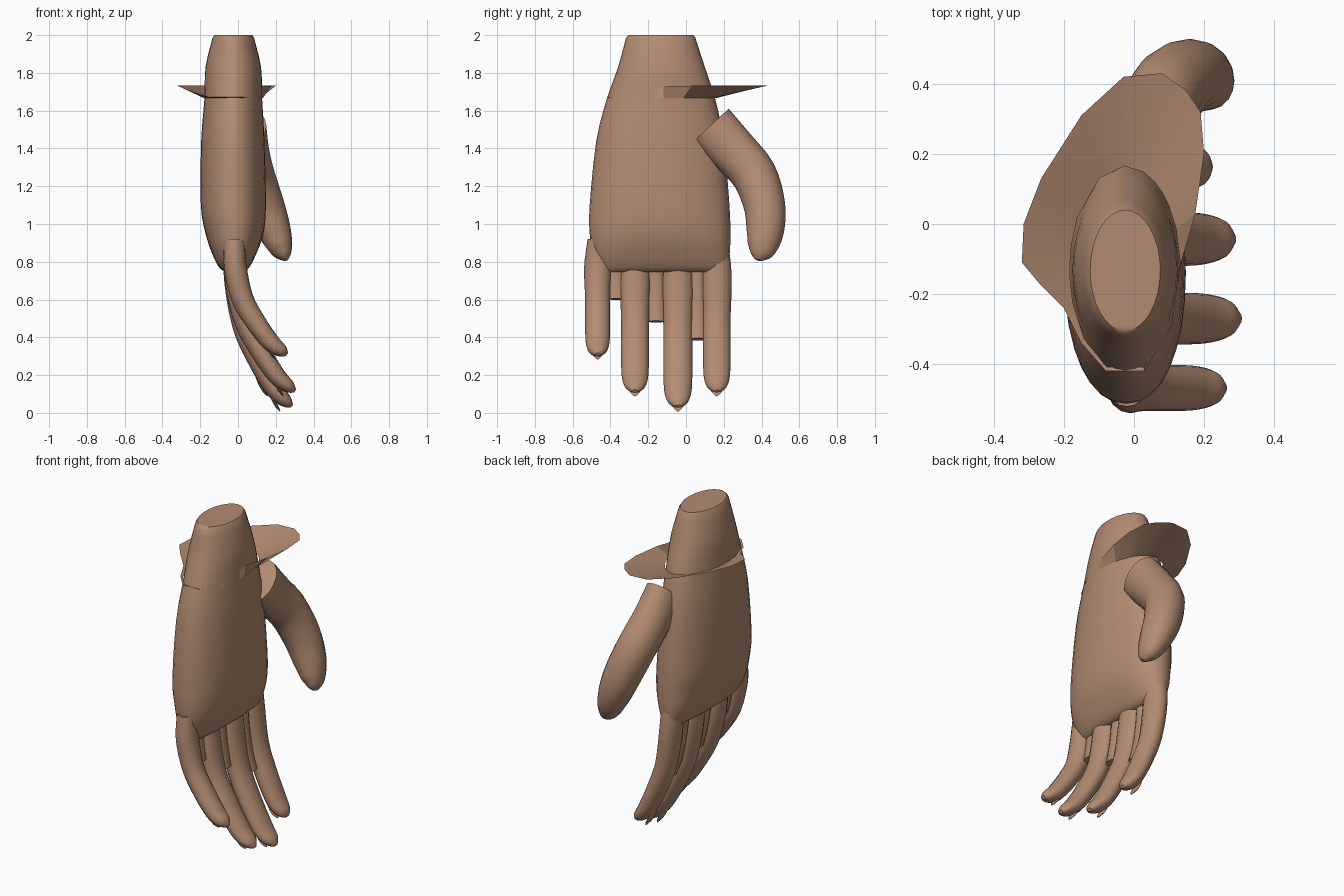
import bpy, bmesh, math
from mathutils import Vector

if "Cube" in bpy.data.objects:
    bpy.data.objects.remove(bpy.data.objects["Cube"])

skin = bpy.data.materials.new("warm_brown_skin")
skin.use_nodes = True
colour = (0.45, 0.26, 0.17, 1)
skin.diffuse_color = colour
bsdf = next(n for n in skin.node_tree.nodes if n.type == 'BSDF_PRINCIPLED')
bsdf.inputs["Base Color"].default_value = colour
bsdf.inputs["Roughness"].default_value = 0.8


def loft(name, rings, caps=True, angle=40):
    """Skin a list of equal-length closed rings."""
    bm = bmesh.new()
    rows = [[bm.verts.new(p) for p in ring] for ring in rings]
    n = len(rows[0])
    for a, b in zip(rows, rows[1:]):
        for i in range(n):
            j = (i + 1) % n
            bm.faces.new((a[i], a[j], b[j], b[i]))
    if caps:
        bm.faces.new(rows[0][::-1])
        bm.faces.new(rows[-1])
    bmesh.ops.recalc_face_normals(bm, faces=bm.faces)
    mesh = bpy.data.meshes.new(name)
    bm.to_mesh(mesh)
    bm.free()
    mesh.materials.append(skin)
    obj = bpy.data.objects.new(name, mesh)
    bpy.context.collection.objects.link(obj)
    bpy.ops.object.select_all(action='DESELECT')
    obj.select_set(True)
    bpy.context.view_layer.objects.active = obj
    bpy.ops.object.shade_smooth_by_angle(angle=math.radians(angle))
    return obj


def smooth_rows(rows, steps=4):
    """Catmull-Rom interpolation through rows of numbers."""
    pts = [Vector(r) for r in rows]
    out = []
    for i in range(len(pts) - 1):
        p0, p1, p2 = pts[max(i - 1, 0)], pts[i], pts[i + 1]
        p3 = pts[min(i + 2, len(pts) - 1)]
        for s in range(steps):
            t = s / steps
            out.append(p1 + (p2 - p0) * (t / 2)
                       + (2 * p0 - 5 * p1 + 4 * p2 - p3) * (t * t / 2)
                       + (3 * p1 - p0 - 3 * p2 + p3) * (t ** 3 / 2))
    return out + [pts[-1]]


def sweep(name, rows, side, sides=16, steps=4):
    """Tube through rows of x, y, z, radius along side, radius across."""
    rows = smooth_rows(rows, steps)
    centres = [Vector(r[:3]) for r in rows]
    rings = []
    for i, c in enumerate(centres):
        t = centres[min(i + 1, len(rows) - 1)] - centres[max(i - 1, 0)]
        s = (side - t * (side.dot(t) / t.length_squared)).normalized()
        n = t.normalized().cross(s)
        ring = []
        for k in range(sides):
            a = math.tau * k / sides
            ring.append(c + s * math.cos(a) * rows[i][3] + n * math.sin(a) * rows[i][4])
        rings.append(ring)
    return loft(name, rings)


def oval(x0, x1, y0, y1, z, power=2.0, sides=32):
    def f(v):
        return math.copysign(abs(v) ** (2 / power), v)
    return [Vector(((x0 + x1) / 2 + (x1 - x0) / 2 * f(math.cos(a)),
                    (y0 + y1) / 2 + (y1 - y0) / 2 * f(math.sin(a)), z))
            for a in (math.tau * k / sides for k in range(sides))]


# Palm and wrist: z, x range, y range, squareness
palm = [
    (2.0, -.125, .075, -.305, .04, 2), (1.985, -.135, .085, -.318, .05, 2),
    (1.83, -.172, .122, -.36, .10, 2), (1.66, -.178, .128, -.42, .155, 2),
    (1.44, -.195, .14, -.475, .20, 2.1), (1.1, -.197, .148, -.51, .23, 2.2),
    (.95, -.172, .135, -.51, .235, 2.3), (.85, -.14, .10, -.495, .232, 2.5),
    (.77, -.10, .06, -.46, .22, 2.5), (.745, -.06, .03, -.43, .19, 2.5),
]
rings = [oval(*r[1:5], r[0], r[5]) for r in palm[:2]]
rings += [oval(*r[1:5], r[0], r[5]) for r in smooth_rows(palm[1:], 3)[1:]]
loft("palm_and_wrist", rings, angle=50)

# Fingers share one curl, scaled to each tip
Y = Vector((0, 1, 0))
CURL = [(0, 0), (.02, .24), (.16, .52), (.42, .73), (.7, .9), (.9, .97), (1, 1)]
WIDTH = [.8, 1.08, 1, 1, .95, .7, .2]
DEPTH = [.055, .06, .058, .054, .048, .034, .01]


def curl_path(tip_x, tip_z):
    return [(-.02 + (tip_x + .02) * u, .92 + (tip_z - .92) * v) for u, v in CURL]


FINGERS = {  # centre y, half width, tip x, tip z
    "little": (-.468, .066, .26, .31), "ring": (-.27, .074, .302, .115),
    "middle": (-.043, .077, .285, .035), "index": (.163, .073, .218, .115),
}
for name, (y, w, tx, tz) in FINGERS.items():
    path = curl_path(tx, tz)
    sweep(name + "_finger", [(x, y, z, w * k, d) for (x, z), k, d in zip(path, WIDTH, DEPTH)], Y)
    # Pointed nail on the outer side of the fingertip
    nail = [(-.125, .09, .02, .006), (-.105, .045, .036, .008),
            (-.08, .0, .03, .008), (-.062, -.026, .004, .002)]
    sweep(name + "_nail", [(tx + a, y, tz + b, c, d) for a, b, c, d in nail], Y, 8, 2)

# Webs closing the finger gaps near the knuckles
for name, y, bottom, tx, tz in (("outer", -.37, .59, .27, .22),
                                ("centre", -.158, .46, .285, .08),
                                ("inner", .06, .37, .24, .08)):
    path = [p for p in smooth_rows(curl_path(tx, tz), 4) if p[1] > bottom]
    n = len(path) - 1
    sweep(name + "_finger_web",
          [(x, y, z, .045, .045 - .025 * i / n) for i, (x, z) in enumerate(path)], Y, 10, 1)

# Thumb, with an open-cut look at its upper end
thumb = [
    (.055, .13, 1.52, .095, .132), (.06, .25, 1.39, .105, .125),
    (.085, .36, 1.26, .11, .12), (.14, .415, 1.1, .105, .11),
    (.19, .42, .97, .09, .10), (.225, .405, .88, .066, .08),
    (.245, .39, .835, .04, .052), (.255, .382, .81, .012, .018),
]
sweep("thumb", thumb, Vector((1, 0, 0)))

# Flared lopsided collar around the wrist
rim = [(.13, -.12), (.175, .03), (.2, .2), (.19, .32), (.15, .38), (.08, .43),
       (-.03, .42), (-.15, .31), (-.265, .13), (-.315, 0), (-.32, -.11),
       (-.27, -.17), (-.2, -.24), (-.15, -.34), (-.08, -.42), (.03, -.42), (.1, -.28)]
inner, outer = [], []
for x, y in rim:
    a = math.atan2((y + .13) / .295, (x + .025) / .158)
    inner.append(Vector((-.025 + .158 * math.cos(a), -.13 + .295 * math.sin(a), 1.668)))
    rise = min(max((y + .28) / .17, 0), 1)
    outer.append(Vector((x, y, 1.672 + .06 * rise)))
loft("flared_collar", [inner, outer], caps=False, angle=20)
